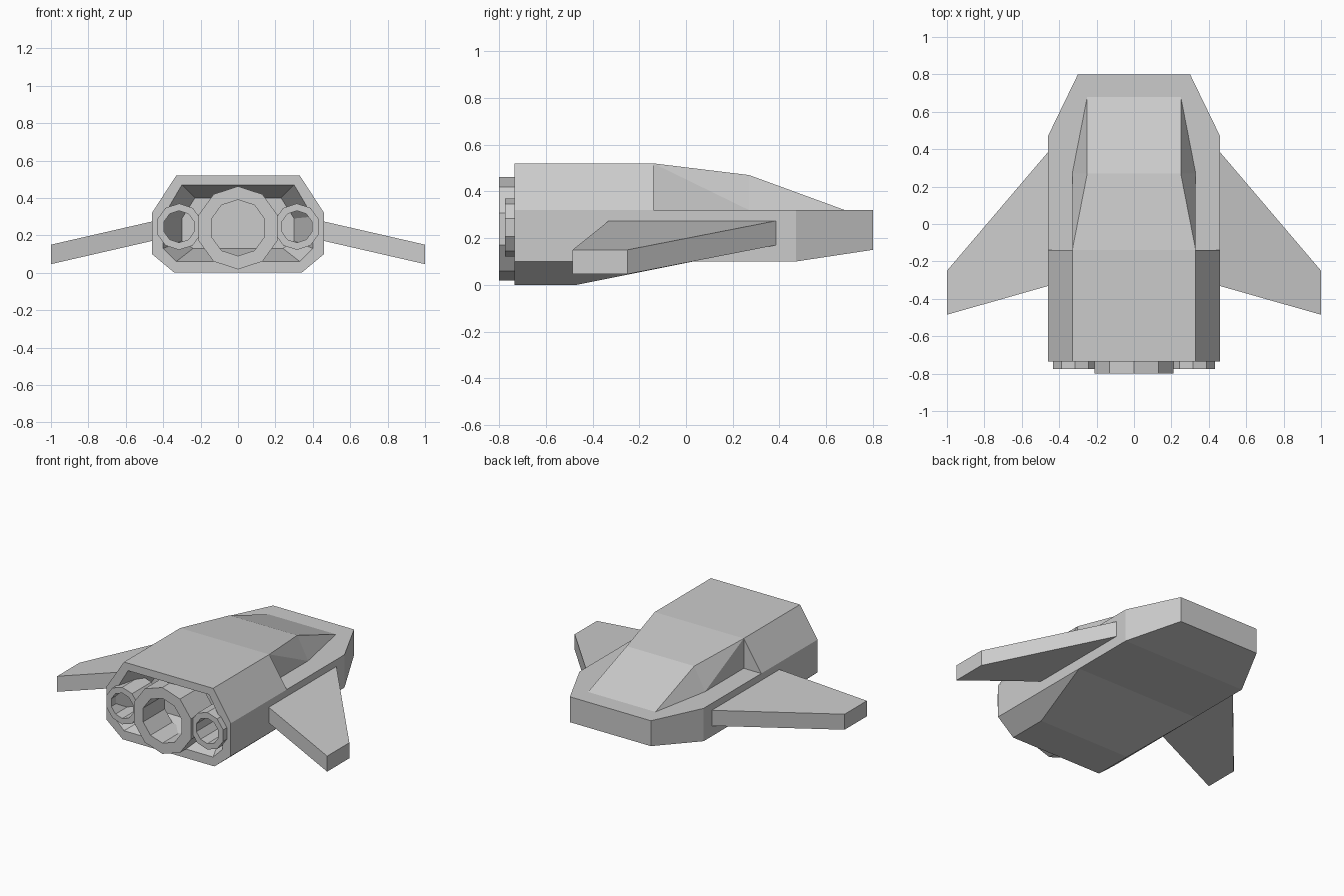
import bpy, bmesh
from math import sin, cos, pi

if "Cube" in bpy.data.objects:
    bpy.data.objects.remove(bpy.data.objects["Cube"])


def finish(bm, name):
    bmesh.ops.recalc_face_normals(bm, faces=bm.faces)
    me = bpy.data.meshes.new(name)
    bm.to_mesh(me)
    bm.free()
    ob = bpy.data.objects.new(name, me)
    bpy.context.collection.objects.link(ob)
    return ob


# Hull: right-hand points, side faces are mirrored, cross strips span the ship
R, B = -0.735, -0.50
pts = {
    'a': (.33, R, .52), 'b': (.46, R, .32), 'c': (.46, R, .10), 'd': (.34, R, 0),
    'e': (.33, -.14, .52), 'f': (.46, -.14, .32), 'g': (.33, -.14, .32),
    'h': (.25, .27, .47), 'i': (.33, .27, .32), 'j': (.25, .68, .32),
    'k': (.46, .47, .32), 'l': (.46, .47, .10), 'n': (.30, .8, .32), 'o': (.30, .8, .15),
    'm': (.46, .03, .10), 'p': (.34, -.47, 0),
    # engine bay rim and back wall
    'A': (.30, R, .47), 'B': (.40, R, .30), 'C': (.40, R, .13), 'D': (.33, R, .06),
    'E': (.23, B, .40), 'F': (.30, B, .29), 'G': (.30, B, .17), 'H': (.24, B, .13),
}
sides = "abfe bcmlkf cdpm efg egi eih hij fknjig klon abBA bcCB cdDC ABFE BCGF CDHG EFGH".split()
strips = "ae eh hj jn no ol lm mp pd dD DH HE EA Aa".split()

bm = bmesh.new()
right = {k: bm.verts.new(v) for k, v in pts.items()}
left = {k: bm.verts.new((-x, y, z)) for k, (x, y, z) in pts.items()}
for s in sides:
    for side in (right, left):
        bm.faces.new([side[k] for k in s])
for u, v in strips:
    bm.faces.new((right[u], right[v], left[v], left[u]))
finish(bm, "hull")


# Wings: swept, drooping slabs of constant thickness
def wing(name, s):
    bm = bmesh.new()
    plan = [(.455, .39, .275), (1, -.25, .15), (1, -.485, .15), (.455, -.33, .275)]
    top = [bm.verts.new((s * x, y, z)) for x, y, z in plan]
    low = [bm.verts.new((s * x, y, z - .104)) for x, y, z in plan]
    bm.faces.new(top)
    bm.faces.new(low)
    for i in range(4):
        j = (i + 1) % 4
        bm.faces.new((top[i], top[j], low[j], low[i]))
    finish(bm, name)


# Engines: open ten-sided tubes
def tube(name, x, z, outer, inner, y0, y1, n=10):
    bm = bmesh.new()
    rings = [[bm.verts.new((x + r * sin(2 * pi * i / n), y, z + r * cos(2 * pi * i / n)))
              for i in range(n)]
             for r, y in ((outer, y0), (outer, y1), (inner, y1), (inner, y0))]
    for k in range(4):
        p, q = rings[k], rings[(k + 1) % 4]
        for i in range(n):
            j = (i + 1) % n
            bm.faces.new((p[i], p[j], q[j], q[i]))
    finish(bm, name)


tube("main_engine", 0, .24, .222, .15, -.8, -.57)
for side, s in (("right", 1), ("left", -1)):
    wing(side + "_wing", s)
    tube(side + "_engine", s * .315, .246, .124, .085, -.775, -.57)
